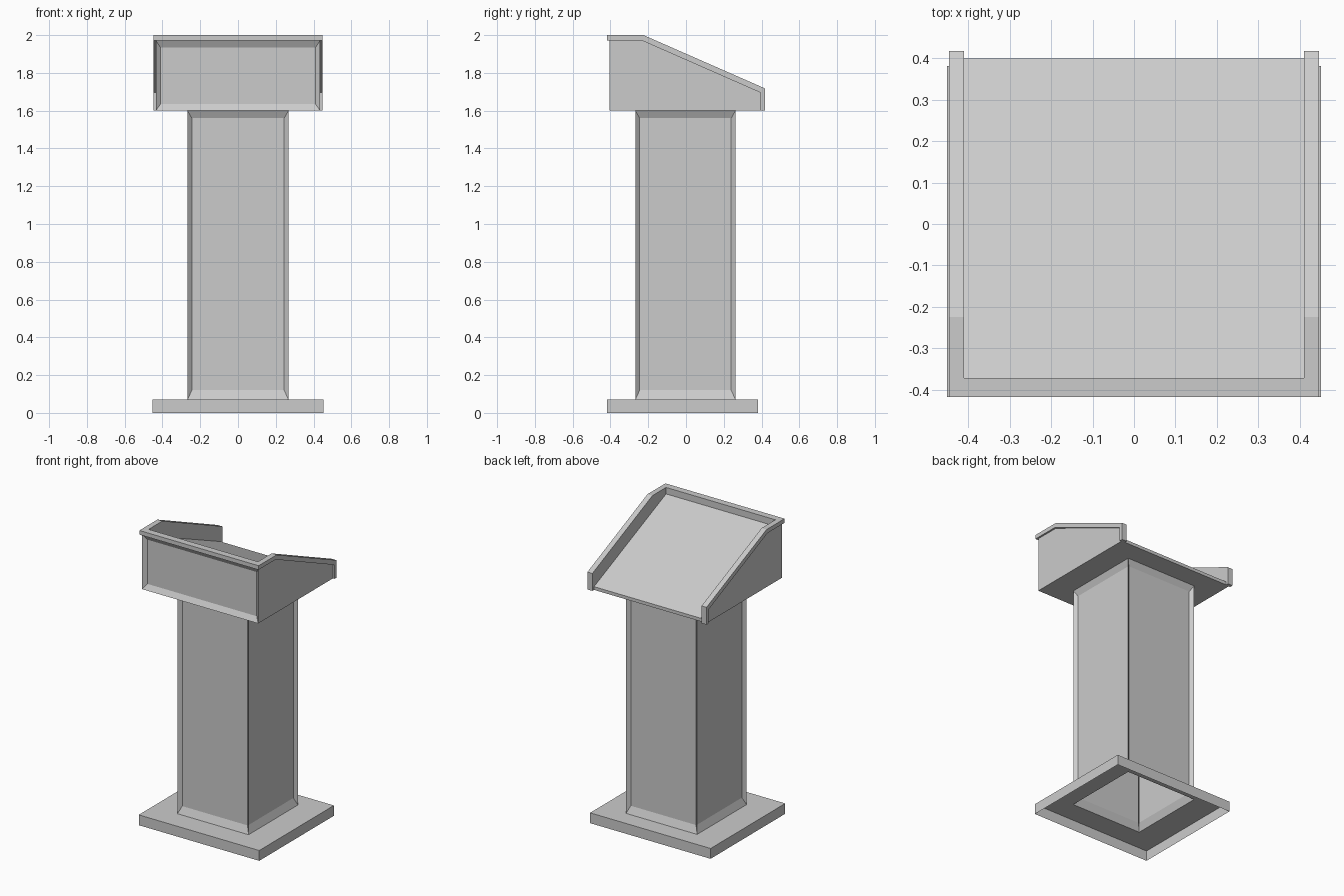
import bpy, bmesh

cube = bpy.data.objects.get("Cube")
if cube:
    bpy.data.objects.remove(cube, do_unlink=True)

grey = bpy.data.materials.new("plain grey")
grey.use_nodes = True
COLOUR = (0.6, 0.6, 0.6, 1)
grey.diffuse_color = COLOUR
grey.node_tree.nodes["Principled BSDF"].inputs["Base Color"].default_value = COLOUR


def finish(name, bm):
    mesh = bpy.data.meshes.new(name)
    bm.to_mesh(mesh)
    bm.free()
    mesh.materials.append(grey)
    obj = bpy.data.objects.new(name, mesh)
    bpy.context.collection.objects.link(obj)
    return obj


def box(x0, x1, y0, y1, z0, z1):
    bm = bmesh.new()
    bmesh.ops.create_cube(bm, size=1)
    for v in bm.verts:
        v.co = (x1 if v.co.x > 0 else x0, y1 if v.co.y > 0 else y0, z1 if v.co.z > 0 else z0)
    bm.normal_update()
    return bm


def facing(bm, test):
    return [f for f in bm.faces if test(f.normal)]


def recess(bm, face, margin, z0, z1, depth=0.02):
    """Sink a panel into a face, between two heights."""
    mid = face.calc_center_median().z
    bmesh.ops.inset_individual(bm, faces=[face], thickness=margin, depth=-depth)
    for v in face.verts:
        v.co.z = z1 if v.co.z > mid else z0


def extrude_profile(name, points, x0, x1):
    """Extrude a side (y, z) profile across x."""
    bm = bmesh.new()
    face = bm.faces.new([bm.verts.new((x0, y, z)) for y, z in points])
    new = bmesh.ops.extrude_face_region(bm, geom=[face])["geom"]
    for v in new:
        if isinstance(v, bmesh.types.BMVert):
            v.co.x = x1
    # the starting face is kept by the extrusion, so the solid is closed
    if not any(f.normal.x and all(v.co.x == x0 for v in f.verts) for f in bm.faces):
        bmesh.ops.holes_fill(bm, edges=bm.edges)
    bmesh.ops.recalc_face_normals(bm, faces=bm.faces)
    return finish(name, bm)


COL_X, COL_Y0, COL_Y1 = 0.267, -0.268, 0.262
BASE_TOP, HEAD_Z = 0.07, 1.6

# Base: hollow tray, open below, with an opening under the column
bm = box(-0.452, 0.452, -0.418, 0.382, 0, BASE_TOP)
bmesh.ops.delete(bm, geom=facing(bm, lambda n: n.z < -0.5), context='FACES_ONLY')
top = facing(bm, lambda n: n.z > 0.5)[0]
bmesh.ops.inset_individual(bm, faces=[top], thickness=0.1)
for v in top.verts:
    v.co.x = COL_X if v.co.x > 0 else -COL_X
    v.co.y = COL_Y1 if v.co.y > 0 else COL_Y0
bmesh.ops.delete(bm, geom=[top], context='FACES_ONLY')
finish("base", bm)

# Column: hollow, with a recessed panel on each side
bm = box(-COL_X, COL_X, COL_Y0, COL_Y1, BASE_TOP, HEAD_Z)
bmesh.ops.delete(bm, geom=facing(bm, lambda n: abs(n.z) > 0.5), context='FACES_ONLY')
for side in list(bm.faces):
    recess(bm, side, 0.032, 0.12, 1.56)
finish("column", bm)

# Head front board with recessed panel
bm = box(-0.435, 0.435, -0.405, -0.372, HEAD_Z, 1.972)
recess(bm, facing(bm, lambda n: n.y < -0.5)[0], 0.035, 1.635, 1.935)
finish("head_front", bm)

# Sloping reading surface
extrude_profile("reading_surface",
                [(-0.372, HEAD_Z), (0.4, HEAD_Z), (0.4, 1.622), (-0.372, 1.956)], -0.41, 0.41)

# Side boards and the trim that follows their upper edge
board = [(-0.372, HEAD_Z), (0.395, HEAD_Z), (0.395, 1.695), (-0.235, 1.972), (-0.372, 1.972)]
trim = [(-0.418, 1.972), (-0.235, 1.972), (0.395, 1.695), (0.395, HEAD_Z),
        (0.418, HEAD_Z), (0.418, 1.718), (-0.225, 2.0), (-0.418, 2.0)]
for side, s in (("left", 1), ("right", -1)):
    extrude_profile(side + "_board", board, s * 0.41, s * 0.435)
    extrude_profile(side + "_trim", trim, s * 0.41, s * 0.447)

# Front trim between the side trims
finish("front_trim", box(-0.41, 0.41, -0.418, -0.372, 1.972, 2.0))
